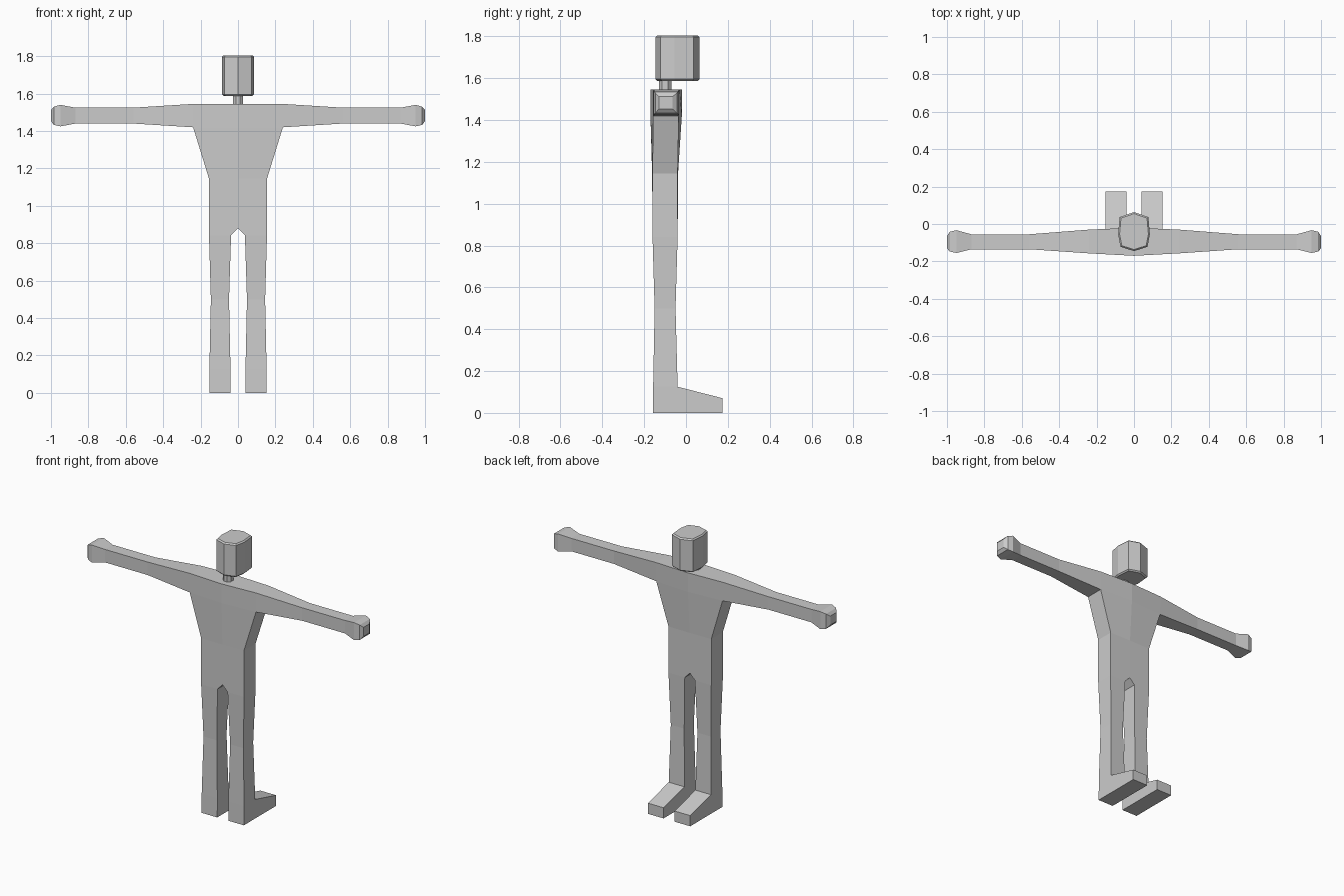
import bpy, bmesh
from mathutils import Vector

cube = bpy.data.objects.get("Cube")
if cube:
    bpy.data.objects.remove(cube, do_unlink=True)

grey = bpy.data.materials.new("plain grey")
grey.use_nodes = True
grey.diffuse_color = (0.6, 0.6, 0.6, 1)
grey.node_tree.nodes["Principled BSDF"].inputs["Base Color"].default_value = (0.6, 0.6, 0.6, 1)


def finish(bm, name):
    bmesh.ops.recalc_face_normals(bm, faces=bm.faces)
    mesh = bpy.data.meshes.new(name)
    bm.to_mesh(mesh)
    bm.free()
    mesh.materials.append(grey)
    obj = bpy.data.objects.new(name, mesh)
    bpy.context.collection.objects.link(obj)
    return obj


def prism(name, outline, bottom, top, rim=0.0):
    """Upright prism with an optional chamfered rim at both ends."""
    bm = bmesh.new()
    base = bm.faces.new([bm.verts.new((x, y, bottom)) for x, y in outline])
    res = bmesh.ops.extrude_face_region(bm, geom=[base])
    for v in res["geom"]:
        if isinstance(v, bmesh.types.BMVert):
            v.co.z = top
    if rim:
        edges = [e for e in bm.edges if abs(e.verts[0].co.z - e.verts[1].co.z) < 1e-5]
        bmesh.ops.bevel(bm, geom=edges, offset=rim, segments=1, affect='EDGES')
    return finish(bm, name)


# Half of the body as a front outline: x, z, front y, back y
points = {
    "collar": (0, 1.545, -0.17, -0.02), "chest": (0, 1.42, -0.17, -0.02),
    "shoulder": (0.24, 1.545, -0.157, -0.03), "armpit": (0.24, 1.42, -0.157, -0.035),
    "elbow_top": (0.56, 1.525, -0.135, -0.055), "elbow_low": (0.56, 1.44, -0.135, -0.055),
    "wrist_top": (0.87, 1.525, -0.135, -0.055), "wrist_low": (0.87, 1.44, -0.135, -0.055),
    "palm_top": (0.95, 1.54, -0.155, -0.033), "palm_low": (0.95, 1.425, -0.155, -0.033),
    "finger_top": (0.985, 1.53, -0.147, -0.042), "finger_low": (0.985, 1.433, -0.147, -0.042),
    "tip_top": (1.0, 1.512, -0.13, -0.065), "tip_low": (1.0, 1.453, -0.13, -0.065),
    "waist_mid": (0, 1.145, -0.162, -0.038), "waist": (0.155, 1.145, -0.16, -0.04),
    "crotch": (0, 0.88, -0.16, -0.04),
    "thigh_in": (0.037, 0.842, -0.16, -0.04), "thigh_out": (0.155, 0.842, -0.16, -0.04),
    "knee_in": (0.048, 0.5, -0.15, -0.05), "knee_out": (0.145, 0.5, -0.15, -0.05),
    "ankle_in": (0.04, 0.125, -0.157, -0.04), "ankle_out": (0.153, 0.125, -0.157, -0.04),
    "sole_in": (0.04, 0, -0.158, -0.04), "sole_out": (0.153, 0, -0.158, -0.04),
}
panels = [["collar", "shoulder", "armpit", "chest"],
          ["chest", "armpit", "waist", "waist_mid"],
          ["waist_mid", "waist", "thigh_out", "thigh_in", "crotch"]]
arm = ["shoulder", "elbow", "wrist", "palm", "finger", "tip"]
for a, b in zip(arm, arm[1:]):
    inner = ["shoulder", "armpit"] if a == "shoulder" else [a + "_top", a + "_low"]
    panels.append([inner[0], b + "_top", b + "_low", inner[1]])
leg = ["thigh", "knee", "ankle", "sole"]
for a, b in zip(leg, leg[1:]):
    panels.append([a + "_in", a + "_out", b + "_out", b + "_in"])

bm = bmesh.new()
front = {n: bm.verts.new((x, f, z)) for n, (x, z, f, b) in points.items()}
back = {n: bm.verts.new((x, b, z)) for n, (x, z, f, b) in points.items()}
for p in panels:
    bm.faces.new([front[n] for n in p])
    bm.faces.new([back[n] for n in reversed(p)])

# Close the sides along the outline, leaving the mirror plane open
pair = {front[n]: back[n] for n in points}
rim = [e.verts[:] for e in bm.edges if e.is_boundary and e.verts[0] in pair
       and max(v.co.x for v in e.verts) > 0.001]
for a, b in rim:
    bm.faces.new((a, b, pair[b], pair[a]))

# Pull the foot out of the back of the ankle
heel = next(f for f in bm.faces
            if set(f.verts) == {back[n] for n in leg_end} ) if (leg_end := [
                "ankle_in", "ankle_out", "sole_out", "sole_in"]) else None
toe = bmesh.ops.extrude_discrete_faces(bm, faces=[heel])["faces"][0]
toe_verts = toe.verts[:]
ankle = {n: back[n] for n in leg_end}
for v in toe_verts:
    v.co.y = 0.175
    v.co.z = 0.07 if v.co.z > 0.06 else 0
# Join the toe to the ankle ring
def nearest(v):
    return min(ankle.values(), key=lambda a: (Vector((a.co.x, a.co.z)) - Vector((v.co.x, v.co.z))).length)
for i, v in enumerate(toe_verts):
    w = toe_verts[(i + 1) % 4]
    edge = (nearest(v), nearest(w))
    if not any(set((v, w, *edge)) == set(f.verts) for f in bm.faces):
        bm.faces.new((v, w, edge[1], edge[0]))

body = finish(bm, "body")
mirror = body.modifiers.new("Mirror", 'MIRROR')
mirror.use_clip = True

# Neck and head
neck_half = [(0.028, -0.115), (0.028, -0.085), (0.012, -0.07)]
prism("neck", neck_half + [(-x, y) for x, y in reversed(neck_half)]
      + [(-0.012, -0.13), (0.012, -0.13)], 1.53, 1.6)
side = [(0.072, -0.122), (0.085, -0.055), (0.077, 0.037)]
prism("head", [(0, -0.145)] + side + [(0, 0.064)]
      + [(-x, y) for x, y in reversed(side)], 1.587, 1.805, 0.008)
